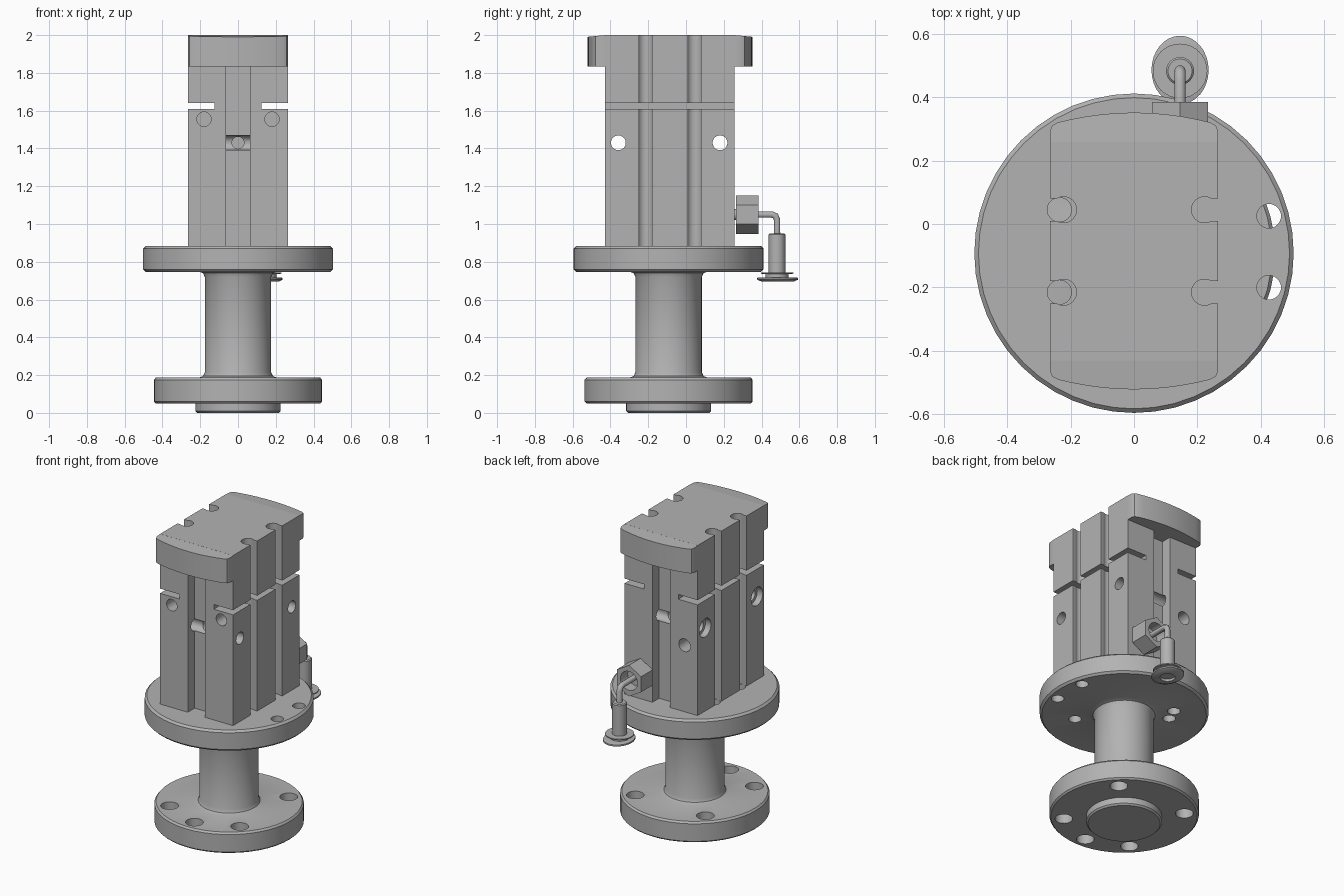
import bpy, bmesh, math
from mathutils import Matrix, Vector

cube = bpy.data.objects.get("Cube")
if cube:
    bpy.data.objects.remove(cube, do_unlink=True)

AXIS = -0.092          # y of the pipe and flange axis
MID = -0.085           # y of the actuator body centre

grey = bpy.data.materials.new("satin_grey")
grey.use_nodes = True
grey.diffuse_color = (0.45, 0.45, 0.45, 1)
bsdf = next(n for n in grey.node_tree.nodes if n.type == 'BSDF_PRINCIPLED')
bsdf.inputs["Base Color"].default_value = grey.diffuse_color


def make(name, bm):
    bmesh.ops.recalc_face_normals(bm, faces=bm.faces)
    mesh = bpy.data.meshes.new(name)
    bm.to_mesh(mesh)
    bm.free()
    mesh.materials.append(grey)
    ob = bpy.data.objects.new(name, mesh)
    bpy.context.collection.objects.link(ob)
    return ob


def box(name, x, y, z):
    bm = bmesh.new()
    bmesh.ops.create_cube(bm, size=1)
    for v in bm.verts:
        for i, (a, b) in enumerate((x, y, z)):
            v.co[i] = (a + b) / 2 + v.co[i] * (b - a)
    return make(name, bm)


def rod(name, start, end, r, r2=None, sides=32, turn=0):
    """Cylinder or cone between two points."""
    a, b = Vector(start), Vector(end)
    bm = bmesh.new()
    spin = (b - a).to_track_quat('Z', 'Y').to_matrix().to_4x4()
    bmesh.ops.create_cone(bm, cap_ends=True, segments=sides, radius1=r,
                          radius2=r if r2 is None else r2, depth=(b - a).length,
                          matrix=Matrix.Translation((a + b) / 2) @ spin @ Matrix.Rotation(turn, 4, 'Z'))
    return make(name, bm)


def lathe(name, profile, x, y, sides=48, stretch=1):
    """Closed turned part from (radius, z) points on the axis."""
    bm = bmesh.new()
    rings = [[bm.verts.new((x + r * math.cos(math.tau * i / sides),
                            y + stretch * r * math.sin(math.tau * i / sides), z))
              for i in range(sides)] for r, z in profile]
    for low, high in zip(rings, rings[1:]):
        for i in range(sides):
            j = (i + 1) % sides
            bm.faces.new((low[i], low[j], high[j], high[i]))
    bm.faces.new(rings[0])
    bm.faces.new(rings[-1])
    return make(name, bm)


def carve(ob, cutters):
    for c in cutters:
        c.hide_render = True
        mod = ob.modifiers.new("cut", 'BOOLEAN')
        mod.operation, mod.solver, mod.object = 'DIFFERENCE', 'EXACT', c
    bpy.context.view_layer.update()
    done = bpy.data.meshes.new_from_object(ob.evaluated_get(bpy.context.evaluated_depsgraph_get()))
    ob.modifiers.clear()
    ob.data = done
    for c in cutters:
        bpy.data.objects.remove(c, do_unlink=True)


def smooth(ob):
    bpy.ops.object.select_all(action='DESELECT')
    ob.select_set(True)
    bpy.context.view_layer.objects.active = ob
    bpy.ops.object.shade_smooth_by_angle(angle=math.radians(30))


# Flanged pipe: bottom boss, lower flange, filleted neck, upper flange
pipe = lathe("flanged_pipe", [
    (0.215, 0), (0.225, 0.01), (0.225, 0.05), (0.435, 0.05), (0.445, 0.06),
    (0.445, 0.175), (0.435, 0.187), (0.205, 0.187), (0.185, 0.195), (0.176, 0.215),
    (0.176, 0.72), (0.185, 0.74), (0.205, 0.747), (0.49, 0.747), (0.503, 0.76),
    (0.503, 0.87), (0.49, 0.883), (0.1, 0.883)], 0, AXIS)
holes = []
for deg in (45, 135, 225, 270, 315):
    hx, hy = 0.36 * math.cos(math.radians(deg)), AXIS + 0.36 * math.sin(math.radians(deg))
    holes.append(rod("cut", (hx, hy, -0.1), (hx, hy, 0.3), 0.053))
for hx, hy in ((0.425, 0.025), (0.425, -0.2), (-0.235, 0.045), (-0.235, -0.215),
               (0.19, -0.32), (-0.2, 0.13)):
    holes.append(rod("cut", (hx, hy, 0.6), (hx, hy, 1), 0.038))
carve(pipe, holes)
smooth(pipe)

# Actuator body with slots, notches and ports
body = box("actuator_body", (-0.265, 0.265), (-0.43, 0.258), (0.88, 2))
cuts = []
for s in (-1, 1):
    for y in (0.045, -0.215):
        cuts.append(box("cut", sorted((s * 0.22, s * 0.3)), (y - 0.035, y + 0.035), (0.8, 2.1)))
        cuts.append(rod("cut", (s * 0.222, y, 0.8), (s * 0.222, y, 2.1), 0.041))
    cuts.append(box("cut", sorted((s * 0.125, s * 0.3)), (-0.6, 0.4), (1.61, 1.641)))
    cuts.append(rod("cut", (s * 0.18, -0.5, 1.555), (s * 0.18, -0.34, 1.555), 0.038))
    face = MID + s * 0.344
    cuts.append(box("cut", (-0.063, 0.063), sorted((face - s * 0.07, face + s * 0.1)), (0.8, 1.835)))
    cuts.append(rod("cut", (0, face + s * 0.1, 1.43), (0, face - s * 0.14, 1.43), 0.032))
for y in (-0.358, 0.18):
    cuts.append(rod("cut", (-0.4, y, 1.43), (0.4, y, 1.43), 0.039))
    cuts.append(rod("cut", (-0.4, y, 1.43), (-0.225, y, 1.43), 0.06))
cuts.append(rod("cut", (-0.17, 0.4, 1.32), (-0.17, 0.16, 1.32), 0.042))
carve(body, cuts)
smooth(body)

# Bowed end caps at the top, front and back
for name, s in (("front_cap", -1), ("back_cap", 1)):
    outline = [(-0.265, 0.34), (-0.265, 0.378), (-0.258, 0.395), (-0.24, 0.405)]
    outline += [(x / 20, 0.436 - 0.031 * (x / 4.8) ** 2) for x in range(-4, 5)]
    outline += [(-x, y) for x, y in reversed(outline[:4])]
    bm = bmesh.new()
    low = [bm.verts.new((x, MID + s * y, 1.835)) for x, y in outline]
    high = [bm.verts.new((x, MID + s * y, 2 - max(0, y - 0.345) * 0.1)) for x, y in outline]
    bm.faces.new(low)
    bm.faces.new(high)
    for i in range(len(low)):
        j = (i + 1) % len(low)
        bm.faces.new((low[i], low[j], high[j], high[i]))
    smooth(make(name, bm))

# Side fitting: stub, hollow hex nut, bent tube, sleeve and foot
NX, NZ, FY = 0.145, 1.05, 0.482
smooth(rod("fitting_stub", (NX, 0.2, NZ), (NX, 0.29, NZ), 0.03))
nut = rod("hex_nut", (NX, 0.265, NZ), (NX, 0.385, NZ), 0.102, sides=6, turn=math.pi / 2)
top = max(v.co.z for v in nut.data.vertices)
if top < NZ + 0.1:      # keep a corner pointing up
    nut.data.transform(Matrix.Translation((NX, 0, NZ)) @ Matrix.Rotation(math.pi / 6, 4, 'Y')
                       @ Matrix.Translation((-NX, 0, -NZ)))
carve(nut, [rod("cut", (NX, 0.31, NZ), (NX, 0.45, NZ), 0.062)])
smooth(nut)

curve = bpy.data.curves.new("bent_tube", 'CURVE')
curve.dimensions = '3D'
curve.bevel_depth = 0.018
curve.bevel_resolution = 3
curve.use_fill_caps = True
path = [(NX, 0.28, NZ), (NX, 0.455, NZ), (NX, 0.474, NZ - 0.008), (NX, FY, NZ - 0.027), (NX, FY, 0.9)]
spline = curve.splines.new('POLY')
spline.points.add(len(path) - 1)
for p, co in zip(spline.points, path):
    p.co = (*co, 1)
curve.materials.append(grey)
bpy.context.collection.objects.link(bpy.data.objects.new("bent_tube", curve))

smooth(lathe("sleeve", [(0.044, 0.72), (0.044, 0.944), (0.038, 0.95)], NX, FY, 32))
smooth(lathe("foot_ring", [(0.06, 0.715), (0.06, 0.735), (0.086, 0.737), (0.086, 0.744)], NX, FY, 32))
foot = lathe("foot_disc", [(0.07, 0.695), (0.09, 0.705), (0.09, 0.715), (0.08, 0.718)],
             NX, FY + 0.003, 32, 1.2)
carve(foot, [rod("cut", (NX, FY, 0.6), (NX, FY, 0.71), 0.045)])
smooth(foot)
